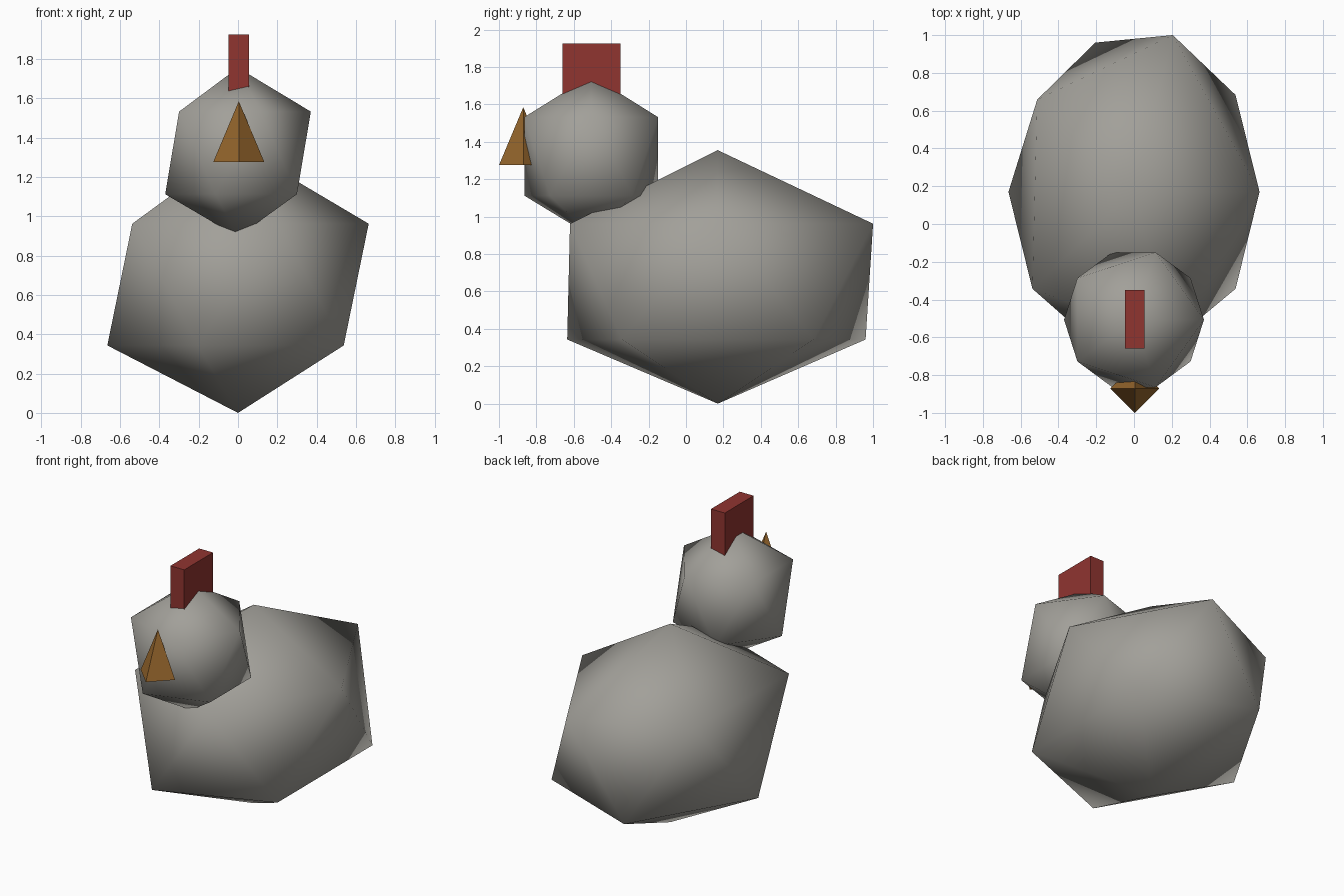
import bpy, bmesh
from mathutils import Vector

if "Cube" in bpy.data.objects:
    bpy.data.objects.remove(bpy.data.objects["Cube"], do_unlink=True)


def material(name, rgb):
    m = bpy.data.materials.new(name)
    m.use_nodes = True
    m.diffuse_color = (*rgb, 1)
    m.node_tree.nodes["Principled BSDF"].inputs["Base Color"].default_value = (*rgb, 1)
    return m


def finish(name, bm, mat, smooth=False):
    bmesh.ops.recalc_face_normals(bm, faces=bm.faces)
    for f in bm.faces:
        f.smooth = smooth
    mesh = bpy.data.meshes.new(name)
    bm.to_mesh(mesh)
    bm.free()
    mesh.materials.append(mat)
    obj = bpy.data.objects.new(name, mesh)
    bpy.context.collection.objects.link(obj)
    return obj


def rough_ball(name, centre, rx, ry, levels, mat, nudge=None):
    """Icosahedron whose bottom, lower ring, upper ring and top sit at levels."""
    bm = bmesh.new()
    bmesh.ops.create_icosphere(bm, subdivisions=1, radius=1)
    for v in bm.verts:
        unit = v.co.copy()
        level = 0 if unit.z < -0.9 else 1 if unit.z < 0 else 2 if unit.z < 0.9 else 3
        v.co = Vector((centre[0] + unit.x * rx, centre[1] + unit.y * ry, levels[level]))
        if nudge:
            v.co += nudge(unit)
    return finish(name, bm, mat, smooth=True)


def body_nudge(u):
    # Slightly uneven corners at the front and back
    if u.y > 0.8 and u.z < 0:
        return Vector((0, -0.04, 0))
    if u.y < -0.8:
        return Vector((0, 0.04 if u.z > 0 else 0.025, 0))
    if u.y > 0.4 and u.x < -0.6:
        return Vector((0.025, -0.025, 0))
    return Vector((0, 0, 0))


grey = material("stone grey", (0.36, 0.35, 0.32))
red = material("comb red", (0.28, 0.035, 0.03))
ochre = material("beak ochre", (0.31, 0.135, 0.026))

# Body and head
rough_ball("body", (0, 0.17), 0.743, 0.976, (0, 0.343, 0.962, 1.355), grey, body_nudge)
rough_ball("head", (0, -0.507), 0.414, 0.42, (0.895, 1.112, 1.532, 1.755), grey)

# Beak: four-sided pyramid, corner forwards
bm = bmesh.new()
bmesh.ops.create_cone(bm, cap_ends=True, segments=4, radius1=0.13, radius2=0, depth=0.31)
bmesh.ops.translate(bm, verts=bm.verts, vec=(0.004, -0.87, 1.43))
finish("beak", bm, ochre)

# Comb: thin upright block
bm = bmesh.new()
bmesh.ops.create_cube(bm, size=1)
bmesh.ops.scale(bm, verts=bm.verts, vec=(0.104, 0.31, 0.31))
bmesh.ops.translate(bm, verts=bm.verts, vec=(0.004, -0.505, 1.77))
finish("comb", bm, red)
